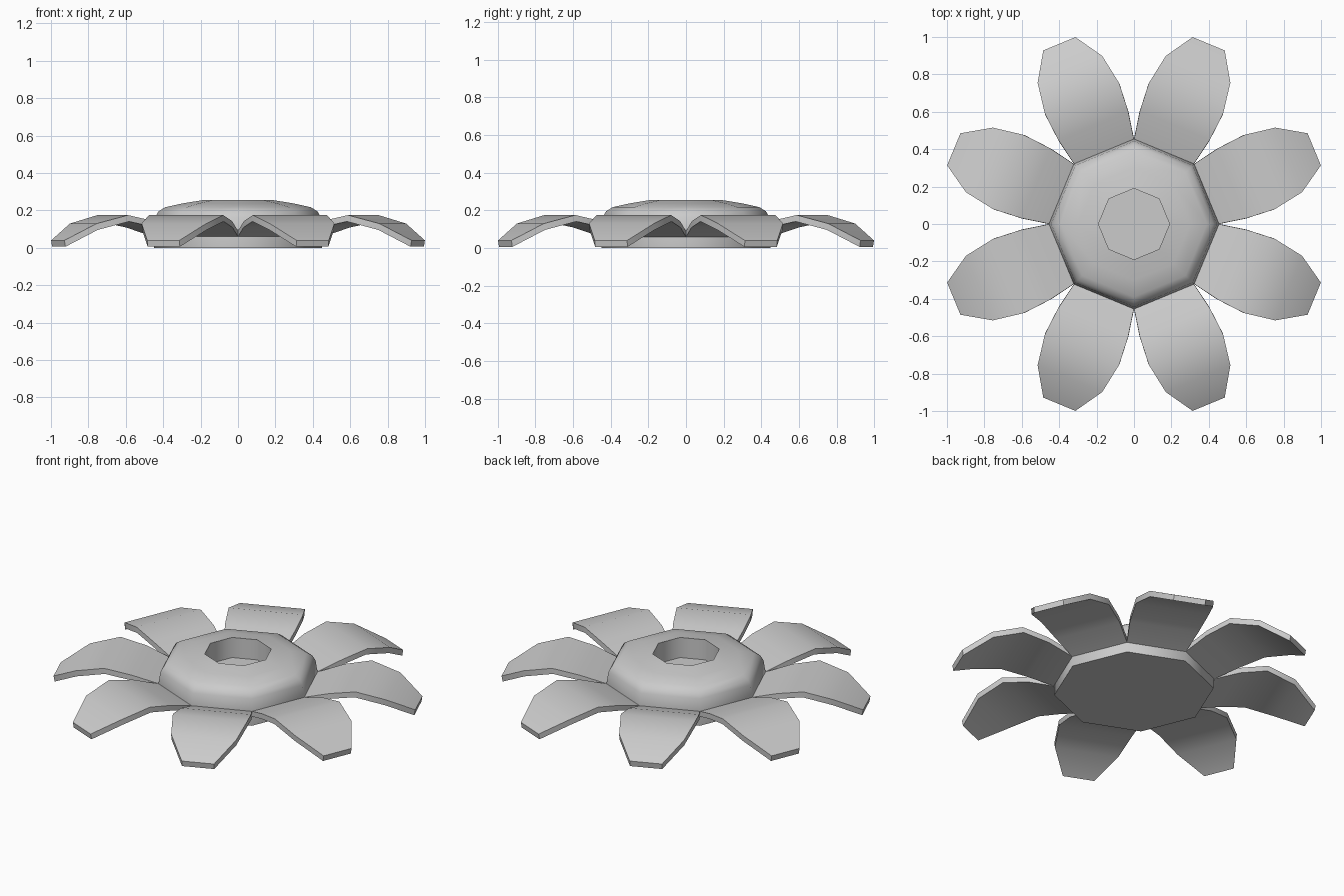
import bpy, bmesh, math
from mathutils import Matrix

if "Cube" in bpy.data.objects:
    bpy.data.objects.remove(bpy.data.objects["Cube"])

SIDES = 8


def finish(name, bm, angle):
    bmesh.ops.recalc_face_normals(bm, faces=bm.faces)
    mesh = bpy.data.meshes.new(name)
    bm.to_mesh(mesh)
    bm.free()
    obj = bpy.data.objects.new(name, mesh)
    bpy.context.collection.objects.link(obj)
    bpy.ops.object.select_all(action='DESELECT')
    obj.select_set(True)
    bpy.context.view_layer.objects.active = obj
    bpy.ops.object.shade_smooth_by_angle(angle=math.radians(angle))
    return obj


# Flower centre: octagonal rings, with a rounded shoulder and a sunken hole
profile = [(0.45, 0), (0.455, 0.09), (0.443, 0.165), (0.425, 0.195),
           (0.39, 0.217), (0.30, 0.237), (0.19, 0.255), (0.19, 0.13)]
bm = bmesh.new()
rings = []
for r, z in profile:
    rings.append([bm.verts.new((r * math.cos(2 * math.pi * k / SIDES),
                                r * math.sin(2 * math.pi * k / SIDES), z))
                  for k in range(SIDES)])
for a, b in zip(rings, rings[1:]):
    for k in range(SIDES):
        n = (k + 1) % SIDES
        bm.faces.new((a[k], a[n], b[n], b[k]))
bm.faces.new(rings[0])
bm.faces.new(rings[-1])
finish("flower_centre", bm, 50)

# Petals: arched slabs, each station is distance out, half width, top height
stations = [(0.415, 0.172, 0.09), (0.57, 0.202, 0.143), (0.725, 0.215, 0.175),
            (0.895, 0.187, 0.13), (1.043, 0.093, 0.04)]
thick = 0.034
for i in range(SIDES):
    bm = bmesh.new()
    sections = [[bm.verts.new(p) for p in ((u, -w, z), (u, w, z),
                                           (u - 0.006, w, z - thick), (u - 0.006, -w, z - thick))]
                for u, w, z in stations]
    for a, b in zip(sections, sections[1:]):
        for k in range(4):
            n = (k + 1) % 4
            bm.faces.new((a[k], a[n], b[n], b[k]))
    bm.faces.new(sections[0])
    bm.faces.new(sections[-1])
    turn = Matrix.Rotation(2 * math.pi * (i + 0.5) / SIDES, 4, 'Z')
    bmesh.ops.transform(bm, matrix=turn, verts=bm.verts)
    finish(f"petal_{i + 1}", bm, 30)
